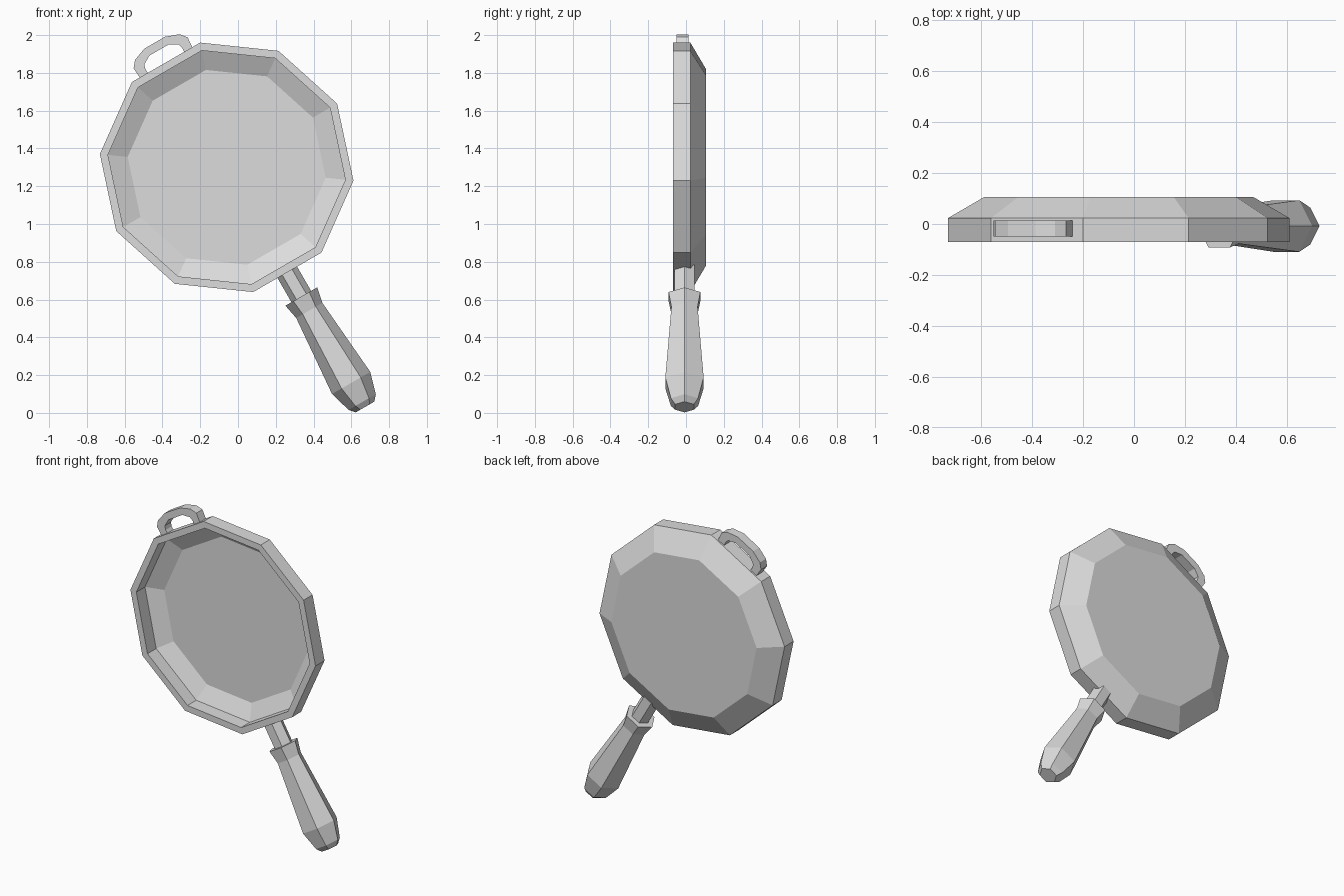
import bpy, bmesh, math
from mathutils import Vector

cube = bpy.data.objects.get("Cube")
if cube:
    bpy.data.objects.remove(cube, do_unlink=True)

GREY = 0.72
metal = bpy.data.materials.new("light grey")
metal.use_nodes = True
metal.diffuse_color = (GREY, GREY, GREY, 1)
metal.node_tree.nodes["Principled BSDF"].inputs["Base Color"].default_value = (GREY, GREY, GREY, 1)

CENTRE = Vector((-0.06, 0, 1.30))
TILT = math.radians(-60)                       # handle direction in the x-z plane
ALONG = Vector((math.cos(TILT), 0, math.sin(TILT)))
ACROSS = Vector((-math.sin(TILT), 0, math.cos(TILT)))
DEPTH = Vector((0, 1, 0))


def finish(name, bm):
    bmesh.ops.recalc_face_normals(bm, faces=bm.faces)
    mesh = bpy.data.meshes.new(name)
    bm.to_mesh(mesh)
    bm.free()
    mesh.materials.append(metal)
    obj = bpy.data.objects.new(name, mesh)
    bpy.context.collection.objects.link(obj)
    return obj


def loft(name, origin, axis, u, v, sides, profile, start=0.0):
    """Sweep a regular polygon along axis; profile lists (radius, position)."""
    bm = bmesh.new()
    rings = []
    for radius, pos in profile:
        ring = []
        for i in range(sides):
            a = start + math.tau * i / sides
            ring.append(bm.verts.new(
                origin + axis * pos + radius * (u * math.cos(a) + v * math.sin(a))))
        rings.append(ring)
    for low, high in zip(rings, rings[1:]):
        for i in range(sides):
            j = (i + 1) % sides
            bm.faces.new((low[i], low[j], high[j], high[i]))
    bm.faces.new(rings[0])
    bm.faces.new(rings[-1])
    return finish(name, bm)


# Ten-sided pan: back, sloped outside, rim, straight lip, sloped inside, floor
loft("pan_body", CENTRE, DEPTH, Vector((1, 0, 0)), Vector((0, 0, 1)), 10,
     [(0.53, 0.107), (0.675, 0.023), (0.675, -0.07),
      (0.632, -0.07), (0.632, 0.02), (0.527, 0.07)], math.radians(-6))

# Six-sided neck and grip
handle_origin = CENTRE + DEPTH * -0.008
loft("handle_neck", handle_origin, ALONG, ACROSS, DEPTH, 6,
     [(0.06, 0.615), (0.06, 0.82)])
loft("handle_grip", handle_origin, ALONG, ACROSS, DEPTH, 6,
     [(0.097, 0.79), (0.08, 0.875), (0.117, 1.318), (0.083, 1.435), (0.057, 1.465)])

# Hanging loop opposite the handle, mirrored across its own axis
outer = [(0.16, 0.635), (0.165, 0.70), (0.136, 0.735), (0.063, 0.762)]
inner = [(0.11, 0.635), (0.113, 0.665), (0.105, 0.69), (0.058, 0.717)]


def arch(half):
    return half + [(-s, d) for s, d in reversed(half)]


bm = bmesh.new()
sections = []
for o, i in zip(arch(outer), arch(inner)):
    corners = ((o, -0.05), (o, 0.013), (i, 0.013), (i, -0.05))
    sections.append([bm.verts.new(CENTRE + ACROSS * p[0] - ALONG * p[1] + DEPTH * y)
                     for p, y in corners])
for a, b in zip(sections, sections[1:]):
    for k in range(4):
        n = (k + 1) % 4
        bm.faces.new((a[k], a[n], b[n], b[k]))
bm.faces.new(sections[0])
bm.faces.new(sections[-1])
finish("hanging_loop", bm)
